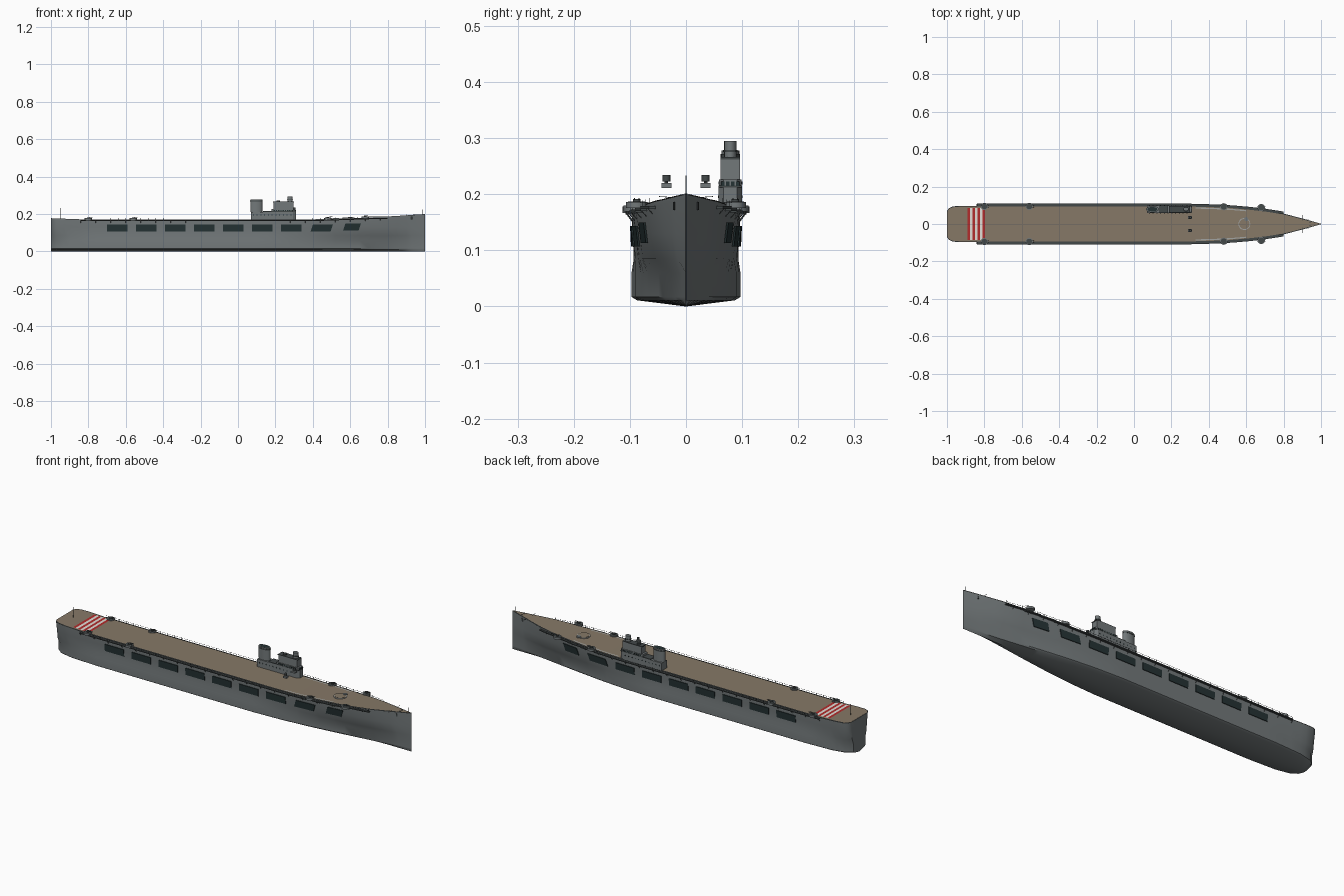
import bpy, bmesh, math
from mathutils import Vector

cube = bpy.data.objects.get("Cube")
if cube:
    bpy.data.objects.remove(cube)


def material(name, r, g, b):
    m = bpy.data.materials.new(name)
    m.diffuse_color = (r, g, b, 1)
    m.use_nodes = True
    m.node_tree.nodes["Principled BSDF"].inputs["Base Color"].default_value = (r, g, b, 1)
    return m


GREY = material("hull grey", .17, .19, .195)
TAN = material("deck tan", .24, .19, .135)
DARK = material("dark opening", .018, .032, .034)
STEEL = material("dark steel", .055, .065, .066)
LIGHT = material("light grey", .36, .37, .36)
RED = material("stripe red", .45, .025, .025)
WHITE = material("stripe white", .75, .73, .68)

# half breadths and deck height along the ship
TOP = [(-1, .068), (-.99, .084), (-.97, .093), (-.93, .097), (.3, .097), (.42, .094), (.52, .089),
       (.62, .08), (.72, .068), (.8, .055), (.9, .029), (1, .0005)]
LOW = [(-1, .05), (-.97, .074), (-.9, .09), (-.75, .097), (.15, .097), (.3, .09), (.45, .076),
       (.6, .056), (.8, .026), (.93, .008), (1, .0005)]
SHEER = [(-1, .178), (-.84, .172), (.4, .172), (.65, .179), (.85, .19), (1, .2)]


def lerp(table, x):
    for (a, u), (b, v) in zip(table, table[1:]):
        if x <= b:
            return u + (v - u) * max(0, x - a) / (b - a)
    return table[-1][1]


def section(x):
    t, w, d = lerp(TOP, x), lerp(LOW, x), lerp(SHEER, x)
    mid = (w * .4 + t * .6) * .96
    return [(0, 0), (w * .9, .011), (w, .017), (w, .06), (mid, .085),
            (mid * .5 + t * .5, .13), (t, d - .007), (t, d)]


def side(x, z):
    return lerp([(h, y) for y, h in section(x)], z)


def mesh(name, verts, faces, mat, smooth=0):
    me = bpy.data.meshes.new(name)
    me.from_pydata([tuple(v) for v in verts], [], faces)
    bm = bmesh.new()
    bm.from_mesh(me)
    bmesh.ops.recalc_face_normals(bm, faces=bm.faces)
    bm.to_mesh(me)
    bm.free()
    me.materials.append(mat)
    ob = bpy.data.objects.new(name, me)
    bpy.context.collection.objects.link(ob)
    if smooth:
        bpy.context.view_layer.objects.active = ob
        ob.select_set(True)
        bpy.ops.object.shade_smooth_by_angle(angle=math.radians(smooth))
        ob.select_set(False)
    return ob


def prism(name, outline, z0, z1, mat, smooth=0):
    n = len(outline)
    verts = [(x, y, z) for z in (z0, z1) for x, y in outline]
    faces = [tuple(range(n)), tuple(range(n, 2 * n))]
    faces += [(i, (i + 1) % n, n + (i + 1) % n, n + i) for i in range(n)]
    return mesh(name, verts, faces, mat, smooth)


def box(name, x0, x1, y0, y1, z0, z1, mat):
    return prism(name, [(x0, y0), (x1, y0), (x1, y1), (x0, y1)], z0, z1, mat)


def drum(name, x, y, rx, ry, z0, z1, mat, n=16):
    ring = [(x + rx * math.cos(i * math.tau / n), y + ry * math.sin(i * math.tau / n)) for i in range(n)]
    return prism(name, ring, z0, z1, mat, 40)


def rod(name, a, b, r, mat):
    a, b = Vector(a), Vector(b)
    u = (b - a).orthogonal().normalized() * r
    v = (b - a).normalized().cross(u)
    ring = [u, v, -u, -v]
    faces = [(0, 1, 2, 3), (4, 5, 6, 7)] + [(i, (i + 1) % 4, 4 + (i + 1) % 4, 4 + i) for i in range(4)]
    return mesh(name, [p + q for p in (a, b) for q in ring], faces, mat)


# hull lofted from cross sections
stations = sorted({x for x, _ in TOP + LOW + SHEER} | {i / 10 for i in range(-9, 10)})
verts, faces = [], []
for x in stations:
    s = section(x)
    verts += [(x, -y, z) for y, z in reversed(s)] + [(x, y, z) for y, z in s[1:]]
n = 15
for k in range(len(stations) - 1):
    faces += [(k * n + i, k * n + i + 1, k * n + n + i + 1, k * n + n + i) for i in range(n - 1)]
faces += [tuple(range(n)), tuple(range(len(verts) - n, len(verts)))]
mesh("hull", verts, faces, GREY, 35)


# deck surfaces follow the sheer
def deck_strip(name, xs, inner, outer, lift, mat):
    v = [(x, f(x), lerp(SHEER, x) + lift) for x in xs for f in (inner, outer)]
    return mesh(name, v, [(2 * i, 2 * i + 1, 2 * i + 3, 2 * i + 2) for i in range(len(xs) - 1)], mat)


deck_strip("flight_deck", stations, lambda x: -lerp(TOP, x), lambda x: lerp(TOP, x), .0005, TAN)
for s in (-1, 1):
    deck_strip("deck_edge", stations, lambda x: s * max(0, lerp(TOP, x) - .004),
               lambda x: s * (lerp(TOP, x) + .0005), .0012, STEEL)
    deck_strip("deck_coaming", [.33, .42, .52, .6], lambda x: s * (lerp(TOP, x) - .014),
               lambda x: s * (lerp(TOP, x) - .008), .0015, LIGHT)

# landing stripes
for i in range(7):
    x = -.89 + i * .0135
    deck_strip("landing_stripe", [x, x + .0135], lambda x: -.086, lambda x: .086, .002,
               WHITE if i % 2 else RED)

# forward deck discs
drum("deck_disc", .59, 0, .032, .032, .176, .181, LIGHT, 20)
drum("deck_disc_centre", .59, 0, .028, .028, .18, .1825, TAN, 20)
drum("deck_disc_small", .6, .026, .011, .011, .176, .184, GREY)

# hangar openings: lower x range, upper x range, z range
openings = [(-.7 + i * .155, -.59 + i * .155, 0, .107, .143) for i in range(7)]
openings += [(.388, .495, .012, .107, .143), (.562, .645, .012, .113, .15)]
for s in (-1, 1):
    for a, b, slant, z0, z1 in openings:
        pts = []
        for off in (.0005, .004):
            for x, z in ((a, z0), (b, z0), (b + slant, z1), (a + slant, z1)):
                pts.append((x, s * (side(x, z) + off), z))
        mesh("hangar_opening", pts, [(0, 1, 2, 3), (4, 5, 6, 7), (0, 1, 5, 4), (1, 2, 6, 5),
                                     (2, 3, 7, 6), (3, 0, 4, 7)], DARK)

# catwalks, railings, gun tubs on both sides
for s in (-1, 1):
    edge = [-.84, -.4, 0, .3, .38, .46, .54, .62, .7, .8]
    for a, b in zip(edge, edge[1:]):
        ya, yb = lerp(TOP, a), lerp(TOP, b)
        z = lerp(SHEER, a)
        prism("catwalk", [(a, s * (ya - .002)), (b, s * (yb - .002)), (b, s * (yb + .011)),
                          (a, s * (ya + .011))], z - .008, z - .003, STEEL)
        rod("railing", (a, s * (ya + .011), z + .004), (b, s * (yb + .011), z + .004), .0006, STEEL)
    for i in range(42):
        x = -.84 + i * .04
        y, z = s * (lerp(TOP, x) + .01), lerp(SHEER, x)
        rod("railing_post", (x, y, z - .005), (x, y, z + .006), .0006, STEEL)
        if i % 2 == 0:
            rod("catwalk_strut", (x, s * side(x, z - .02), z - .02), (x, y, z - .006), .001, STEEL)
    for x, y in ((-.8, .094), (-.56, .094), (.48, .092), (.68, .088)):
        z = lerp(SHEER, x)
        drum("gun_tub", x, s * y, .02, .019, z - .005, z + .006, GREY)
        drum("gun_tub_floor", x, s * y, .016, .015, z + .006, z + .0065, STEEL)
        drum("gun_base", x, s * y, .007, .007, z + .006, z + .011, STEEL, 10)
        for g in (-.004, .004):
            rod("gun_barrel", (x, s * y + g, z + .01), (x + .024, s * y + g, z + .012), .001, STEEL)
    # bow fittings
    rod("bow_boom", (.9, s * .02, .194), (.9, s * .048, .196), .0008, STEEL)
    drum("bow_bitt", .94, s * .008, .003, .003, .195, .2, STEEL, 8)
    drum("anchor", .93, s * (side(.93, .18) + .001), .005, .002, .172, .186, STEEL, 8)
    # directors ahead of the island
    box("director_base", .29, .31, s * .035 - .009, s * .035 + .009, .211, .22, GREY)
    drum("director_drum", .3, s * .035, .007, .007, .223, .234, STEEL, 12)
    drum("director_neck", .3, s * .035, .003, .003, .22, .223, STEEL, 8)

# flagstaffs
rod("stern_staff", (-.95, 0, .175), (-.95, 0, .233), .0008, STEEL)
rod("bow_staff", (.985, 0, .198), (.985, 0, .225), .0007, STEEL)

# island superstructure
Y = .079
prism("island_base", [(.07, Y - .021), (.295, Y - .021), (.31, Y - .012), (.31, Y + .012),
                      (.295, Y + .021), (.07, Y + .021)], .172, .212, GREY)
box("island_walkway", .135, .308, Y - .021, Y + .021, .212, .2155, STEEL)
prism("bridge_deck", [(.18, Y - .02), (.298, Y - .02), (.308, Y - .012), (.308, Y + .012),
                      (.298, Y + .02), (.18, Y + .02)], .2155, .226, GREY)
for i in range(4):
    y = Y - .0165 + i * .009
    box("bridge_window", .3075, .3095, y, y + .006, .215, .223, DARK)
for s in (-1, 1):
    for i in range(9):
        x = .19 + i * .012
        box("bridge_side_window", x, x + .007, Y + s * .0205 - .001, Y + s * .0205 + .001, .217, .223, DARK)
    for i in range(11):
        x = .08 + i * .02
        box("porthole", x, x + .005, Y + s * .0213 - .0005, Y + s * .0213 + .0005, .193, .198, DARK)
box("tower", .19, .298, Y - .0175, Y + .0175, .226, .264, GREY)
box("tower_roof", .186, .3, Y - .0175, Y + .0175, .262, .266, STEEL)
drum("lookout", .278, Y, .014, .011, .264, .295, GREY)
drum("lookout_rim", .278, Y, .015, .013, .275, .279, STEEL)
drum("rangefinder", .215, Y, .01, .01, .264, .272, STEEL)
drum("funnel", .098, Y, .032, .016, .212, .278, GREY, 20)
drum("funnel_band", .098, Y, .0335, .0175, .266, .272, STEEL, 20)
drum("funnel_mouth", .098, Y, .027, .012, .278, .2785, DARK, 20)
